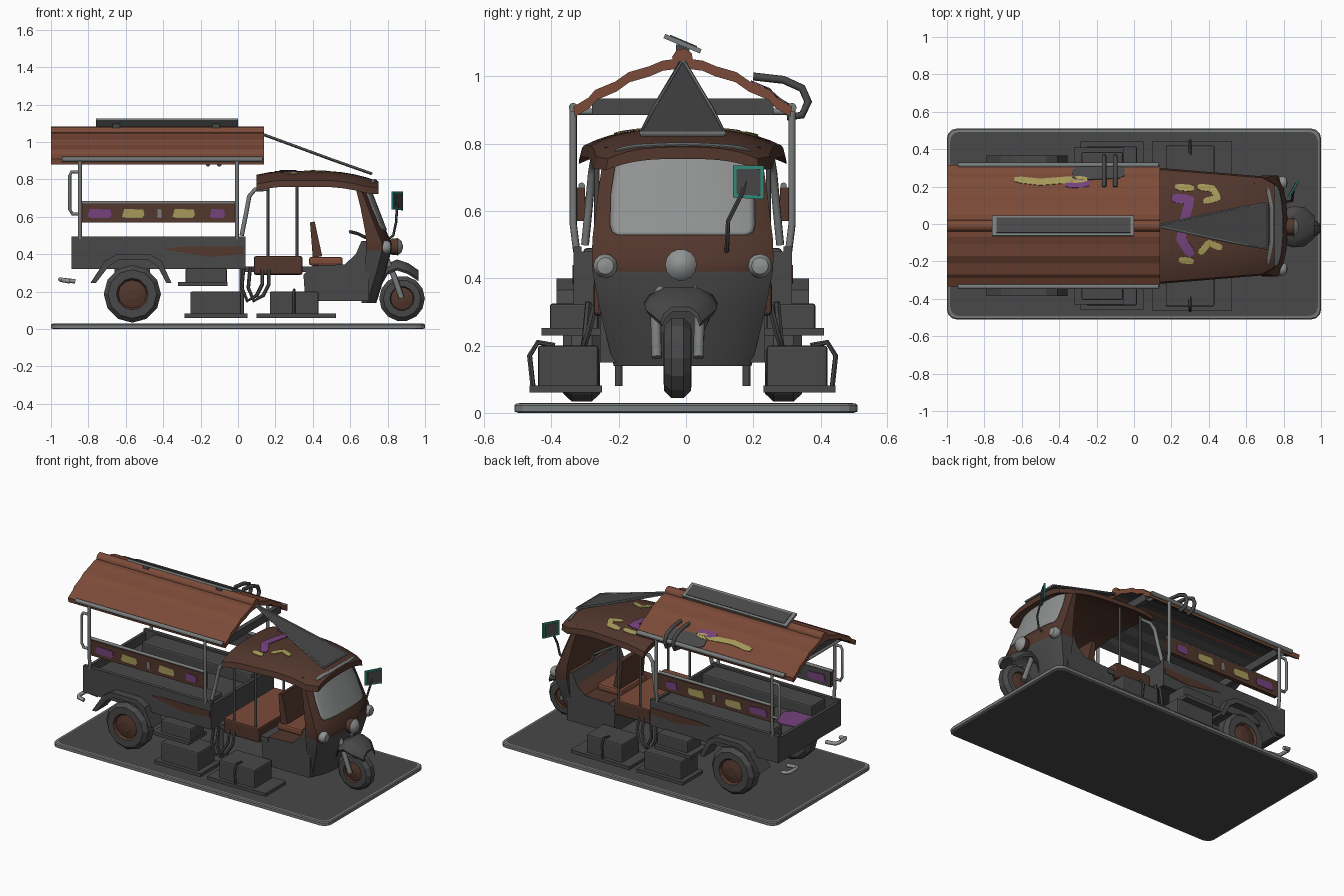
import bpy, bmesh, math
from mathutils import Vector

if "Cube" in bpy.data.objects:
    bpy.data.objects.remove(bpy.data.objects["Cube"])

def material(name, c):
    m = bpy.data.materials.new(name)
    m.diffuse_color = (*c, 1)
    m.use_nodes = True
    m.node_tree.nodes["Principled BSDF"].inputs["Base Color"].default_value = m.diffuse_color
    return m

DARK = material("dark grey", (0.065, 0.065, 0.065))
GREY = material("steel grey", (0.19, 0.2, 0.2))
GLASS = material("light grey", (0.28, 0.29, 0.29))
RUST = material("rust brown", (0.2, 0.07, 0.04))
BROWN = material("dark brown", (0.085, 0.038, 0.026))
YELLOW = material("dull yellow", (0.38, 0.32, 0.1))
PURPLE = material("purple", (0.18, 0.055, 0.21))
TEAL = material("teal", (0.03, 0.27, 0.2))
Y0 = -0.01  # vehicle centre line

def mesh(name, verts, faces, *mats, rule=None, smooth=0):
    bm = bmesh.new()
    vs = [bm.verts.new(v) for v in verts]
    for f in faces:
        bm.faces.new([vs[i] for i in f])
    bmesh.ops.recalc_face_normals(bm, faces=bm.faces)
    if rule:
        for f in bm.faces:
            f.material_index = rule(f.calc_center_median(), f.normal)
    me = bpy.data.meshes.new(name)
    bm.to_mesh(me)
    bm.free()
    for m in mats:
        me.materials.append(m)
    ob = bpy.data.objects.new(name, me)
    bpy.context.collection.objects.link(ob)
    if smooth:
        bpy.ops.object.select_all(action='DESELECT')
        ob.select_set(True)
        bpy.context.view_layer.objects.active = ob
        bpy.ops.object.shade_smooth_by_angle(angle=math.radians(smooth))
    return ob

def loft(name, rings, *mats, caps=True, closed=True, **k):
    n = len(rings[0])
    faces = [(r*n+i, r*n+(i+1) % n, (r+1)*n+(i+1) % n, (r+1)*n+i)
             for r in range(len(rings)-1) for i in range(n if closed else n-1)]
    if caps and closed:
        faces += [tuple(range(n)), tuple(range((len(rings)-1)*n, len(rings)*n))]
    return mesh(name, [p for r in rings for p in r], faces, *mats, **k)

def prism(name, pts, y0, y1, *mats, **k):
    return loft(name, [[(x, y, z) for x, z in pts] for y in (y0, y1)], *mats, **k)

def box(name, x, y, z, *mats, bevel=0, **k):
    ob = prism(name, [(x[0], z[0]), (x[1], z[0]), (x[1], z[1]), (x[0], z[1])], *y, *mats, **k)
    if bevel:
        b = ob.modifiers.new("bevel", 'BEVEL')
        b.width, b.segments = bevel, 2
    return ob

def tube(name, pts, r, mat, n=8):
    P = [Vector(p) for p in pts]
    rings = []
    up = Vector((0.13, 0.21, 0.97)) if abs((P[1]-P[0]).normalized().z) < 0.8 else Vector((0.97, 0.2, 0.1))
    for i, p in enumerate(P):
        d = (P[min(i+1, len(P)-1)] - P[max(i-1, 0)]).normalized()
        a = (up - d*up.dot(d)).normalized()
        b = d.cross(a)
        up = a
        rings.append([p + (a*math.cos(t) + b*math.sin(t))*r for t in [2*math.pi*j/n for j in range(n)]])
    return loft(name, rings, mat, smooth=50)

def lathe(name, prof, c, axis, n, *mats, rule=None, smooth=0):
    # profile of (radius, distance along the axis)
    rings = []
    for r, h in prof:
        cs = [(r*math.cos(2*math.pi*i/n), r*math.sin(2*math.pi*i/n)) for i in range(n)]
        rings.append([(c[0]+a, c[1]+h, c[2]+b) if axis == 'y' else (c[0]+h, c[1]+a, c[2]+b) for a, b in cs])
    return loft(name, rings, *mats, rule=rule, smooth=smooth)

def strip(name, pts, w, zf, mat):
    # painted patch laid on a height function
    P = [Vector(p) for p in pts]
    P = [P[i].lerp(P[i+1], t/4) for i in range(len(P)-1) for t in range(4)] + [P[-1]]
    rows = []
    for i, p in enumerate(P):
        d = (P[min(i+1, len(P)-1)] - P[max(i-1, 0)]).normalized()
        ww = w*(0.6 if i in (0, len(P)-1) else 1)
        q = [p + Vector((-d.y, d.x))*ww*s for s in (-0.5, 0, 0.5)]
        rows.append([(v.x, v.y, zf(v.x, v.y)+0.005) for v in q])
    ob = loft(name, rows, mat, closed=False)
    ob.modifiers.new("thickness", 'SOLIDIFY').thickness = 0.004

# display base with pale rim and dark inset faces
def base_ring(g, z):
    return [(sx*(0.95-g)+0.05*math.cos(a), sy*(0.46-g)+0.05*math.sin(a), z)
            for k, (sx, sy) in enumerate([(1, 1), (-1, 1), (-1, -1), (1, -1)])
            for a in [math.pi/2*(k+t/3) for t in range(4)]]
loft("base_plate", [base_ring(*q) for q in ((0.012, 0), (0, 0.004), (0, 0.022), (0.005, 0.028), (0.017, 0.029))],
     DARK, GREY, rule=lambda c, n: 0 if abs(c.x) < 0.5 and abs(c.y) < 0.2 else 1)

# passenger roof: wavy gable sheet
PROF = [(0, 1.055), (0.06, 1.047), (0.1, 1.03), (0.16, 1.013), (0.2, 0.985), (0.26, 0.96), (0.28, 0.937), (0.325, 0.91)]
def roof_z(x, y):
    v = abs(y-Y0)
    for (a, za), (b, zb) in zip(PROF, PROF[1:]):
        if v <= b:
            return za + (zb-za)*(v-a)/(b-a)
    return PROF[-1][1]
sec = [(-v, z) for v, z in PROF[::-1]] + PROF[1:]
outline = sec + [(v*0.985, z-0.03) for v, z in sec[::-1]]
loft("passenger_roof", [[(x, Y0+v, z) for v, z in outline] for x in (-1, 0.14)], RUST, DARK,
     rule=lambda c, n: 1 if n.z < -0.5 else 0)
tube("roof_ridge", [(-1, Y0, 1.052), (0.14, Y0, 1.052)], 0.032, RUST)
strip("roof_patch_yellow", [(-0.64, 0.24), (-0.5, 0.225), (-0.38, 0.235), (-0.25, 0.24)], 0.035, roof_z, YELLOW)
strip("roof_patch_purple", [(-0.37, 0.215), (-0.24, 0.22)], 0.045, roof_z, PURPLE)
strip("roof_patch_dark", [(-0.33, 0.27), (-0.2, 0.275), (-0.05, 0.28)], 0.07, roof_z, DARK)

# tilted panel on the ridge
def tilt(x, v, h):
    return (x, Y0+v-0.39*-h, 1.098-0.42*v+h)
def panel(name, x0, x1, w, h0, h1, m):
    loft(name, [[tilt(x, -w, h0), tilt(x, w, h0), tilt(x, w, h1), tilt(x, -w, h1)] for x in (x0, x1)], m)
panel("ridge_panel_frame", -0.76, 0, 0.054, -0.007, 0.006, GREY)
panel("ridge_panel_face", -0.735, -0.02, 0.04, 0.0, 0.009, DARK)
for x in (-0.65, -0.12):
    box("panel_foot", (x-0.02, x+0.02), (Y0-0.02, Y0+0.02), (1.05, 1.095), DARK)

# open truck bed
box("bed_floor", (-0.88, 0.03), (Y0-0.31, Y0+0.31), (0.33, 0.42), DARK)
for x in (-0.89, 0.02):
    box("bed_end", (x, x+0.02), (Y0-0.32, Y0+0.32), (0.32, 0.48), DARK)
strip("bed_patch_purple", [(-0.86, Y0-0.08), (-0.64, Y0-0.05)], 0.2, lambda x, y: 0.42, PURPLE)

for s in (1, -1):
    def Y(v):
        return Y0 + s*v
    def YR(a, b):
        return tuple(sorted((Y(a), Y(b))))
    # bed side, benches, backrest boards
    box("bed_side", (-0.89, 0.04), YR(0.3, 0.325), (0.32, 0.495), DARK)
    prism("bed_side_rust", [(-0.4, 0.43), (-0.3, 0.44), (0.03, 0.44), (0.03, 0.4), (-0.15, 0.385), (-0.33, 0.415)],
          Y(0.32), Y(0.328), BROWN)
    box("bench", (-0.8, 0), YR(0.15, 0.295), (0.41, 0.49), DARK, BROWN, bevel=0.01)
    box("backrest_board", (-0.84, -0.01), YR(0.29, 0.315), (0.57, 0.67), BROWN, DARK,
        rule=lambda c, n: 1 if n.y*s < -0.5 else 0)
    for x, m, w in ((-0.74, PURPLE, 0.065), (-0.56, YELLOW, 0.06), (-0.29, YELLOW, 0.06), (-0.11, PURPLE, 0.04), (-0.42, GREY, 0.012)):
        prism("board_patch", [(x-w, 0.6), (x-w*0.7, 0.594), (x+w*0.8, 0.594), (x+w, 0.61), (x+w*0.9, 0.638), (x-w*0.8, 0.643)],
              Y(0.285), Y(0.319), m)
    # roof frame
    tube("backrest_rail", [(-0.85, Y(0.3), 0.675), (-0.01, Y(0.3), 0.675)], 0.01, GREY)
    tube("eave_rail", [(-0.94, Y(0.325), 0.908), (0.13, Y(0.325), 0.908)], 0.014, GREY)
    for x in (-0.845, -0.005):
        tube("roof_post", [(x, Y(0.315), 0.48), (x, Y(0.325), 0.56), (x, Y(0.325), 0.9)], 0.011, GREY)
    tube("grab_handle", [(-0.85, Y(0.325), 0.84), (-0.89, Y(0.325), 0.84), (-0.9, Y(0.325), 0.82),
                         (-0.9, Y(0.325), 0.64), (-0.885, Y(0.325), 0.615), (-0.85, Y(0.325), 0.615)], 0.009, GREY)
    tube("rear_hook", [(-0.87, Y(0.2), 0.255), (-0.94, Y(0.2), 0.262), (-0.95, Y(0.22), 0.265),
                       (-0.95, Y(0.28), 0.265), (-0.94, Y(0.3), 0.262), (-0.9, Y(0.3), 0.255)], 0.012, GLASS)
    # rear wheel and fender
    lathe("rear_wheel", [(0.03, -0.05), (0.075, -0.04), (0.085, -0.055), (0.13, -0.055), (0.153, -0.03), (0.153, 0.03),
                         (0.13, 0.055), (0.085, 0.055), (0.075, 0.04), (0.03, 0.05)], (-0.565, Y(0.3), 0.187), 'y', 12, DARK, BROWN,
          rule=lambda c, n: 1 if math.hypot(c.x+0.565, c.z-0.187) < 0.082 else 0)
    arch = [(-0.79, 0.245), (-0.71, 0.365), (-0.65, 0.4), (-0.47, 0.4), (-0.41, 0.365), (-0.355, 0.245)]
    prism("rear_fender", arch + [(-0.565+(x+0.565)*0.87, z-0.03 if z > 0.3 else z) for x, z in arch[::-1]],
          Y(0.26), Y(0.375), DARK)
    # side equipment boxes and hoses
    for n, x0, x1, z0, z1, f0, f1, d in (("tank", -0.28, -0.06, 0.24, 0.325, -0.32, -0.055, 0.395),
                                         ("rear_box", -0.255, 0.015, 0.07, 0.2, -0.285, 0.05, 0.425),
                                         ("front_box", 0.17, 0.43, 0.07, 0.2, 0.1, 0.525, 0.43)):
        box(n, (x0, x1), YR(0.25, d), (z0, z1), DARK, bevel=0.008)
        box(n + "_flange", (f0, f1), YR(0.24, d+0.025), (z0-0.01, z0+0.012), DARK)
    for dx in (0, 0.035):
        tube("hose", [(0.03+dx, Y(0.28), 0.33), (0.02+dx, Y(0.29), 0.22), (0.05+dx, Y(0.3), 0.15), (0.1+dx, Y(0.3), 0.18),
                      (0.13+dx, Y(0.28), 0.24), (0.13+dx, Y(0.26), 0.32)], 0.01, DARK, 6)
    tube("box_cable", [(0.3, Y(0.38), 0.2), (0.3, Y(0.43), 0.21), (0.3, Y(0.455), 0.17), (0.3, Y(0.445), 0.08)], 0.008, DARK, 6)
    tube("drop_pipe", [(0.02, Y(0.19), 0.33), (0.02, Y(0.19), 0.08)], 0.012, DARK)
    # cab posts
    tube("cab_hoop", [(0.02, Y(0.29), 0.5), (0.04, Y(0.28), 0.6), (0.06, Y(0.27), 0.71), (0.09, Y(0.265), 0.745), (0.16, Y(0.26), 0.75)], 0.012, GREY)
    for x in (0.16, 0.315):
        tube("cab_post", [(x, Y(0.255), 0.38), (x, Y(0.255), 0.77)], 0.008, DARK)
    # headlamps and fork
    lathe("side_headlamp", [(0.015, -0.05), (0.034, -0.02), (0.036, 0.01), (0.025, 0.025), (0.005, 0.03)],
          (0.79, Y(0.23), 0.437), 'x', 12, DARK, GLASS, rule=lambda c, n: 1 if c.x > 0.78 else 0, smooth=40)
    tube("fork_leg", [(0.79, Y(0.05)-0.015, 0.38), (0.835, Y(0.065)-0.015, 0.28), (0.875, Y(0.062)-0.015, 0.165)], 0.016, GREY)

for x in (-0.9, 0.1):
    box("roof_crossbeam", (x, x+0.03), (Y0-0.27, Y0+0.27), (0.885, 0.935), DARK)
    tube("roof_crossbar", [(x, Y0-0.32, 0.895), (x, Y0+0.32, 0.895)], 0.01, GREY)
tube("rear_axle", [(-0.565, Y0-0.27, 0.187), (-0.565, Y0+0.27, 0.187)], 0.025, DARK)
box("axle_block", (-0.66, -0.47), (Y0-0.15, Y0+0.15), (0.25, 0.34), DARK)
for x in (-0.16, -0.1):
    tube("roof_cable", [(x, 0.2, 1.0), (x, 0.29, 0.99), (x, 0.345, 0.965), (x, 0.363, 0.925), (x, 0.345, 0.885), (x, 0.3, 0.88)], 0.012, DARK)

# cab roof: crowned shell with painted patches
def cab_z(x, y):
    h = 0.3-0.08*max(0, x-0.15)
    k = 0.845-0.05*(abs(y-Y0)/h)**3
    return k-0.02*max(0, (0.2-x)/0.1) - 0.055*max(0, (x-0.45)/0.3)**2
xs = [0.1+0.65*i/10 for i in range(11)]
rows = []
for x in xs:
    h = 0.3-0.08*max(0, x-0.15)-(0.03 if x > 0.74 else 0)
    ys = [Y0+h*(i/8-1) for i in range(17)]
    rows.append([(x, y, cab_z(x, y)) for y in ys] + [(x, Y0+(y-Y0)*1.03, cab_z(x, y)-0.035) for y in ys[::-1]])
loft("cab_roof", rows, BROWN, smooth=35)
strip("cab_patch_purple", [(0.2, 0.14), (0.3, 0.13), (0.27, 0.02), (0.25, -0.08), (0.31, -0.17)], 0.05, cab_z, PURPLE)
for p in ([(0.22, 0.2), (0.32, 0.19)], [(0.34, 0.2), (0.42, 0.19), (0.45, 0.14), (0.37, 0.12)],
          [(0.35, -0.16), (0.4, -0.1), (0.47, -0.13)], [(0.24, -0.19), (0.32, -0.2)]):
    strip("cab_patch_yellow", p, 0.035, cab_z, YELLOW)
strip("cab_roof_trim", [(0.715, -0.21), (0.735, -0.1), (0.735, 0.09), (0.715, 0.19)], 0.018, cab_z, GREY)

# awning sheet between the two roofs
tri = [(0.14, Y0+0.006, 1.04), (0.5, Y0+0.085, 0.908), (0.715, Y0+0.125, 0.832),
       (0.715, Y0-0.125, 0.832), (0.5, Y0-0.085, 0.908), (0.14, Y0-0.006, 1.04)]
loft("awning", [tri, [(x, y, z-0.01) for x, y, z in tri]], DARK)
tube("awning_edge", tri + tri[:1], 0.006, GREY, 6)

# nose shell: rows of height, front x, back x, half width
ROWS = [(0.14, 0.74, 0.66, 0.205), (0.3, 0.79, 0.675, 0.245), (0.42, 0.82, 0.685, 0.268), (0.46, 0.82, 0.685, 0.27),
        (0.52, 0.795, 0.68, 0.268), (0.65, 0.745, 0.655, 0.252), (0.79, 0.69, 0.62, 0.232)]
def row(z):
    for a, b in zip(ROWS, ROWS[1:]):
        if z <= b[0]:
            t = (z-a[0])/(b[0]-a[0])
            return [p+(q-p)*t for p, q in zip(a, b)]
def front(y, z, off=0):
    _, xf, xb, hw = row(z)
    return (xf - 0.05*abs((y-Y0)/hw)**3 + off, y, z)
U = [-1, -0.92, -0.75, -0.5, -0.25, 0, 0.25, 0.5, 0.75, 0.92, 1]
loft("nose_shell", [[front(Y0+u*hw, z) for u in U] + [(xb, Y0+hw, z), (xb, Y0-hw, z)] for z, xf, xb, hw in ROWS],
     DARK, BROWN, rule=lambda c, n: 1 if c.z > 0.43 else 0, smooth=40)
W = [(0.53, 0.195), (0.54, 0.211), (0.56, 0.216), (0.65, 0.214), (0.74, 0.2), (0.757, 0.193), (0.767, 0.175)]
ws = loft("windscreen", [[front(Y0+u*w, z, 0.005) for u in U] for z, w in W], GLASS, closed=False, smooth=40)
ws.modifiers.new("thickness", 'SOLIDIFY').thickness = 0.005

# cab lower body and seats
prism("cab_body", [(0.36, 0.15), (0.35, 0.29), (0.4, 0.34), (0.57, 0.345), (0.63, 0.4), (0.66, 0.47), (0.7, 0.47), (0.7, 0.15)],
      Y0-0.245, Y0+0.245, DARK, BROWN, rule=lambda c, n: 1 if n.z > 0.5 else 0)
box("cab_floor", (0.03, 0.4), (Y0-0.25, Y0+0.25), (0.305, 0.335), DARK)
box("rear_cab_seat", (0.085, 0.345), (Y0-0.265, Y0+0.265), (0.29, 0.39), BROWN, RUST, bevel=0.01,
    rule=lambda c, n: 1 if n.z > 0.5 else 0)
box("driver_seat", (0.38, 0.56), (Y0-0.13, Y0+0.13), (0.34, 0.385), RUST, bevel=0.012)
prism("driver_backrest", [(0.4, 0.38), (0.385, 0.57), (0.41, 0.575), (0.45, 0.39)], Y0-0.12, Y0+0.12, BROWN)
tube("handlebar", [(0.6, Y0-0.14, 0.52), (0.64, Y0-0.06, 0.51), (0.68, Y0, 0.49), (0.64, Y0+0.06, 0.51), (0.6, Y0+0.14, 0.52)], 0.009, DARK)

# front wheel, fender, centre lamp
YF = -0.025
lathe("front_wheel", [(0.02, -0.04), (0.06, -0.03), (0.065, -0.042), (0.1, -0.04), (0.122, -0.018), (0.122, 0.018),
                      (0.1, 0.04), (0.065, 0.042), (0.06, 0.03), (0.02, 0.04)], (0.877, YF, 0.163), 'y', 14, DARK, BROWN,
      rule=lambda c, n: 1 if math.hypot(c.x-0.877, c.z-0.163) < 0.062 else 0)
fen = []
for x, z, w in ((0.765, 0.29, 0.07), (0.8, 0.35, 0.095), (0.85, 0.372, 0.11), (0.91, 0.352, 0.105), (0.965, 0.315, 0.06)):
    sec = [(-1, -0.045), (-0.85, -0.02), (-0.45, 0), (0.45, 0), (0.85, -0.02), (1, -0.045)]
    fen.append([(x, YF+0.01+v*w, z+d) for v, d in sec] + [(x, YF+0.01+v*w*0.92, z+d-0.014) for v, d in sec[::-1]])
loft("front_fender", fen, DARK, smooth=40)
lathe("centre_headlamp", [(0.02, -0.06), (0.045, -0.02), (0.047, 0.01), (0.03, 0.03), (0.005, 0.037)],
      (0.845, -0.015, 0.44), 'x', 14, BROWN, GLASS, rule=lambda c, n: 1 if c.x > 0.845 else 0, smooth=40)

# mirror on its arm
tube("mirror_arm", [(0.79, 0.12, 0.47), (0.83, 0.122, 0.5), (0.845, 0.125, 0.57), (0.85, 0.165, 0.65), (0.85, 0.18, 0.69)], 0.007, DARK, 6)
for n, g, e, m in (("mirror_frame", 0, 0, TEAL), ("mirror_glass", 0.01, 0.004, DARK)):
    loft(n, [[(0.82+g*0.5-e+h, 0.14+g, 0.64+g), (0.872-g*0.5-e+h, 0.232-g, 0.635+g),
              (0.872-g*0.5-e+h, 0.232-g, 0.735-g), (0.82+g*0.5-e+h, 0.14+g, 0.735-g)] for h in (0, 0.01+2*e)], m)
